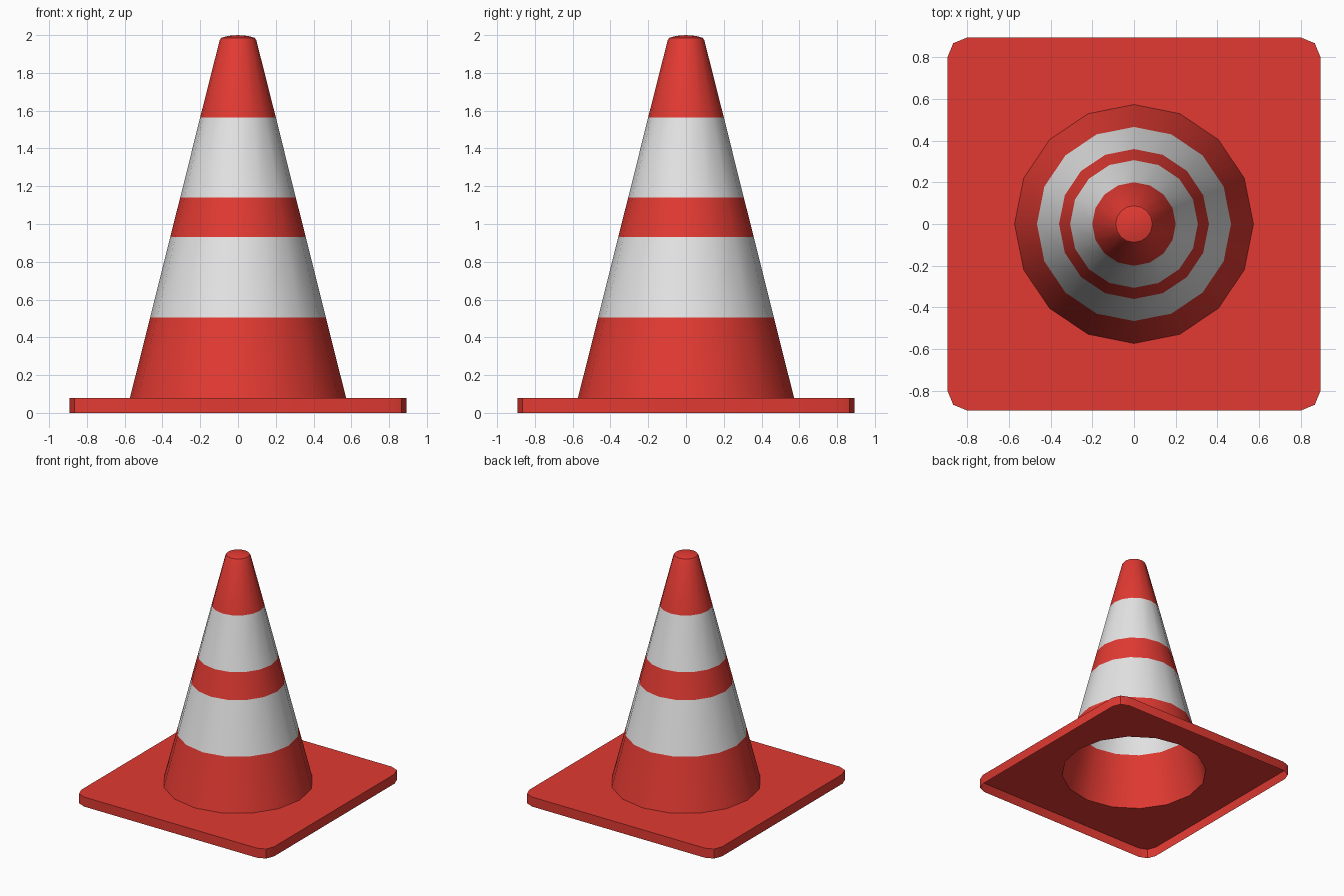
import bpy, bmesh, math

if "Cube" in bpy.data.objects:
    bpy.data.objects.remove(bpy.data.objects["Cube"])

SIDES = 16
BASE_TOP = 0.08


def material(name, rgb):
    m = bpy.data.materials.new(name)
    m.diffuse_color = (*rgb, 1)
    m.use_nodes = True
    m.node_tree.nodes["Principled BSDF"].inputs["Base Color"].default_value = m.diffuse_color
    return m


RED = material("cone red", (0.76, 0.042, 0.032))
WHITE = material("stripe white", (0.78, 0.78, 0.78))


def ring(bm, r, z):
    return [bm.verts.new((r * math.cos(a), r * math.sin(a), z))
            for a in (2 * math.pi * i / SIDES for i in range(SIDES))]


def finish(bm, name, mats, angle):
    me = bpy.data.meshes.new(name)
    bm.to_mesh(me)
    bm.free()
    for m in mats:
        me.materials.append(m)
    ob = bpy.data.objects.new(name, me)
    bpy.context.collection.objects.link(ob)
    bpy.ops.object.select_all(action='DESELECT')
    ob.select_set(True)
    bpy.context.view_layer.objects.active = ob
    bpy.ops.object.shade_smooth_by_angle(angle=math.radians(angle))
    return ob


# Hollow cone body, open underneath, with a slightly domed tip
profile = [(0.572, BASE_TOP), (0.465, 0.505), (0.359, 0.93), (0.306, 1.14),
           (0.2, 1.565), (0.097, 1.973), (0.088, 1.986), (0.05, 1.996)]
bm = bmesh.new()
rings = [ring(bm, r, z) for r, z in profile]
for k, (lo, hi) in enumerate(zip(rings, rings[1:])):
    for i in range(SIDES):
        j = (i + 1) % SIDES
        f = bm.faces.new((lo[i], lo[j], hi[j], hi[i]))
        f.material_index = 1 if k in (1, 3) else 0  # two white bands
tip = bm.verts.new((0, 0, 2.0))
for i in range(SIDES):
    bm.faces.new((rings[-1][i], rings[-1][(i + 1) % SIDES], tip))
finish(bm, "cone_body", [RED, WHITE], 40)

# Square base plate: open-bottomed shell with rounded corners and a round hole
bm = bmesh.new()
corner = [(0.893, 0.80), (0.866, 0.866), (0.80, 0.893)]
outline = []
for q in range(4):
    c, s = round(math.cos(q * math.pi / 2)), round(math.sin(q * math.pi / 2))
    outline += [(x * c - y * s, x * s + y * c) for x, y in corner]
low = [bm.verts.new((x, y, 0)) for x, y in outline]
top = [bm.verts.new((x, y, BASE_TOP)) for x, y in outline]
hole = ring(bm, 0.572, BASE_TOP)
n = len(outline)
edges = [bm.edges.new((v[i], v[(i + 1) % len(v)])) for v in (top, hole) for i in range(len(v))]
bmesh.ops.triangle_fill(bm, edges=edges, use_beauty=True, normal=(0, 0, 1))
bm.normal_update()
for f in bm.faces:
    if f.normal.z < 0:
        f.normal_flip()
for i in range(n):
    j = (i + 1) % n
    bm.faces.new((low[i], low[j], top[j], top[i]))
finish(bm, "base_plate", [RED], 30)
